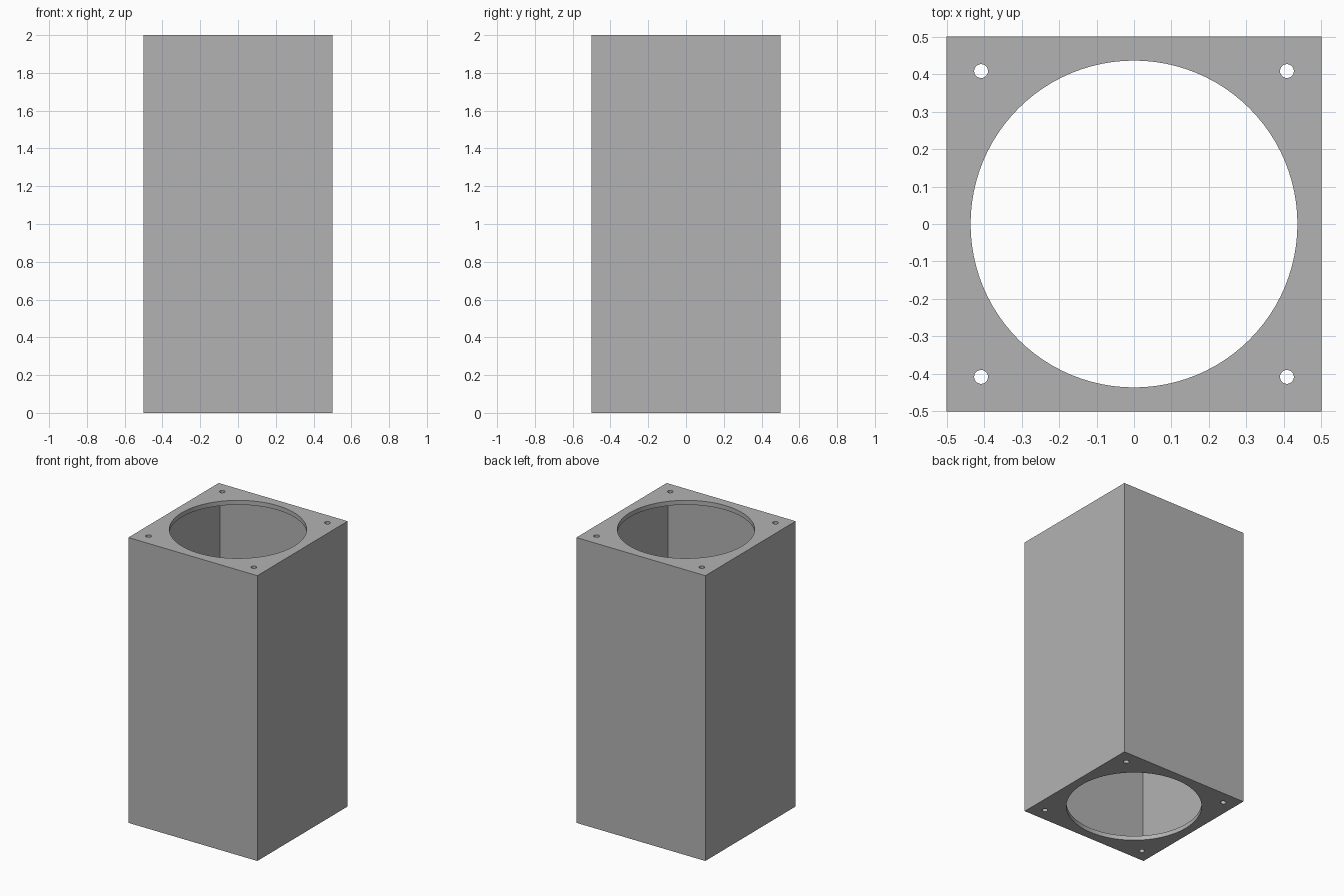
import bpy
import math

if "Cube" in bpy.data.objects:
    bpy.data.objects.remove(bpy.data.objects["Cube"])

HEIGHT, WIDTH = 2.0, 1.0
WALL = 0.031            # side walls and end plates
OPENING_RADIUS = 0.436
SCREW_RADIUS = 0.0185
SCREW_OFFSET = 0.408

grey = bpy.data.materials.new("plain_grey")
grey.use_nodes = True
grey.diffuse_color = (0.45, 0.45, 0.45, 1)
grey.node_tree.nodes["Principled BSDF"].inputs["Base Color"].default_value = grey.diffuse_color


def box(name, width, height):
    bpy.ops.mesh.primitive_cube_add(size=1, location=(0, 0, HEIGHT / 2))
    obj = bpy.context.object
    obj.name = name
    obj.scale = (width, width, height)
    bpy.ops.object.transform_apply(location=True, rotation=False, scale=True)
    return obj


def drill(name, radius, x, y, sides):
    bpy.ops.mesh.primitive_cylinder_add(vertices=sides, radius=radius, depth=HEIGHT * 1.2,
                                        location=(x, y, HEIGHT / 2))
    obj = bpy.context.object
    obj.name = name
    return obj


# Square duct body
duct = box("square_duct", WIDTH, HEIGHT)
duct.data.materials.append(grey)

# Hollow inside, round end openings and corner screw holes
cutters = [box("cavity_cutter", WIDTH - 2 * WALL, HEIGHT - 2 * WALL),
           drill("opening_cutter", OPENING_RADIUS, 0, 0, 96)]
for sx in (-1, 1):
    for sy in (-1, 1):
        cutters.append(drill("screw_hole_cutter", SCREW_RADIUS,
                             sx * SCREW_OFFSET, sy * SCREW_OFFSET, 32))

bpy.ops.object.select_all(action="DESELECT")
duct.select_set(True)
bpy.context.view_layer.objects.active = duct
for cutter in cutters:
    cutter.hide_render = True
    cutter.data.materials.append(grey)
    cut = duct.modifiers.new(cutter.name, "BOOLEAN")
    cut.operation = "DIFFERENCE"
    cut.solver = "EXACT"
    cut.object = cutter
    bpy.ops.object.modifier_apply(modifier=cut.name)
    bpy.data.objects.remove(cutter)

# Smooth round rims, crisp box edges
bpy.ops.object.shade_smooth_by_angle(angle=math.radians(30))
